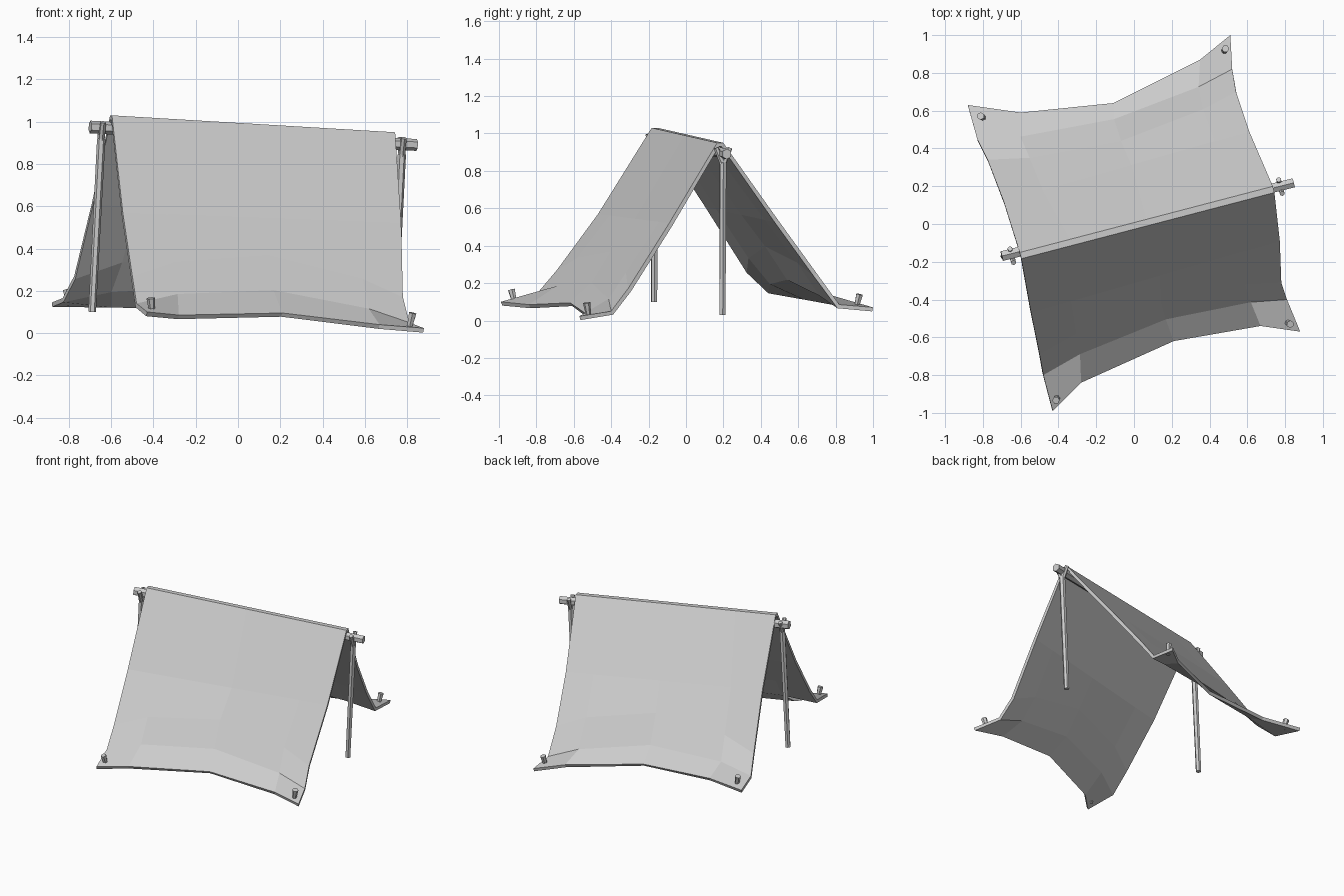
import bpy, bmesh
from mathutils import Vector

if "Cube" in bpy.data.objects:
    bpy.data.objects.remove(bpy.data.objects["Cube"])

RIDGE_L, RIDGE_R = Vector((-0.60, -0.17, 1.03)), Vector((0.74, 0.18, 0.95))
ACROSS = Vector((-0.25, 0.97, 0))          # horizontal, pointing to the back


def mesh_object(name, bm):
    mesh = bpy.data.meshes.new(name)
    bm.to_mesh(mesh)
    bm.free()
    ob = bpy.data.objects.new(name, mesh)
    bpy.context.collection.objects.link(ob)
    return ob


def rod(name, a, b, r1, r2, sides=6):
    a, b = Vector(a), Vector(b)
    bm = bmesh.new()
    bmesh.ops.create_cone(bm, cap_ends=True, segments=sides, radius1=r1,
                          radius2=r2, depth=(b - a).length)
    ob = mesh_object(name, bm)
    ob.location = (a + b) / 2
    ob.rotation_mode = 'QUATERNION'
    ob.rotation_quaternion = (b - a).to_track_quat('Z', 'Y')
    return ob


def side_rows(left, right, hem, out):
    """Rows of cloth from below the ridge to the scalloped hem."""
    rows = []
    pulls = [(0, 0), (0.09, 0.15), (0.09, 0.11)]
    for l, r, (pull, lift) in zip(left, right, pulls):
        row = []
        for t in (0, 0.16, 0.52, 0.86, 1):
            s = 4 * t * (1 - t)
            p = Vector(l).lerp(Vector(r), t) - ACROSS * out * pull * s
            p.z += lift * s
            row.append(p)
        rows.append(row)
    rows.append([Vector(p) for p in hem])
    return rows


# cloth sheet draped over the ridge pole
front = side_rows(
    [(-0.545, -0.47, 0.57), (-0.50, -0.69, 0.27), (-0.48, -0.80, 0.14)],
    [(0.772, -0.09, 0.52), (0.78, -0.31, 0.17), (0.81, -0.40, 0.05)],
    [(-0.43, -0.99, 0.10), (-0.28, -0.84, 0.085), (0.21, -0.62, 0.095),
     (0.67, -0.54, 0.04), (0.88, -0.57, 0.023)], -1)
back = side_rows(
    [(-0.69, 0.12, 0.62), (-0.775, 0.34, 0.27), (-0.83, 0.45, 0.165)],
    [(0.61, 0.49, 0.54), (0.54, 0.70, 0.25), (0.52, 0.82, 0.085)],
    [(-0.88, 0.63, 0.145), (-0.60, 0.59, 0.14), (-0.11, 0.64, 0.13),
     (0.35, 0.87, 0.09), (0.51, 1.0, 0.07)], 1)
ridge = [[RIDGE_L.lerp(RIDGE_R, t) + ACROSS * k for t in (0, 0.2, 0.5, 0.8, 1)]
         for k in (-0.014, 0.02)]
bm = bmesh.new()
grid = [[bm.verts.new(p) for p in row] for row in front[::-1] + ridge + back]
for a, b in zip(grid, grid[1:]):
    for c in range(4):
        bm.faces.new((a[c], a[c + 1], b[c + 1], b[c]))
cloth = mesh_object("cloth_sheet", bm)
solid = cloth.modifiers.new("thickness", 'SOLIDIFY')
solid.thickness = 0.022
solid.offset = -1

# ridge pole
rod("ridge_pole", (-0.70, -0.17, 0.975), (0.845, 0.218, 0.89), 0.03, 0.028)

# forked support poles at both ends
for side, foot, fork in (("left", (-0.69, -0.17, 0.10), (-0.647, -0.168, 0.92)),
                         ("right", (0.735, 0.195, 0.03), (0.775, 0.198, 0.845))):
    rod(side + "_support_pole", foot, fork, 0.018, 0.02)
    for label, k in (("front", -1), ("back", 1)):
        rod(f"{side}_fork_{label}", Vector(fork) - Vector((0, 0, 0.01)),
            Vector(fork) + ACROSS * k * 0.038 + Vector((0, 0, 0.078)), 0.016, 0.014)

# pegs through the four corners, leaning outwards
for i, (x, y, z) in enumerate([(-0.405, -0.915, 0.10), (0.81, -0.52, 0.03),
                               (0.475, 0.91, 0.075), (-0.795, 0.56, 0.14)]):
    lean = Vector((x, y, 0)).normalized() * 0.02
    p = Vector((x, y, z))
    rod(f"corner_peg_{i + 1}", p - Vector((0, 0, 0.01)),
        p + lean + Vector((0, 0, 0.065)), 0.013, 0.02)
